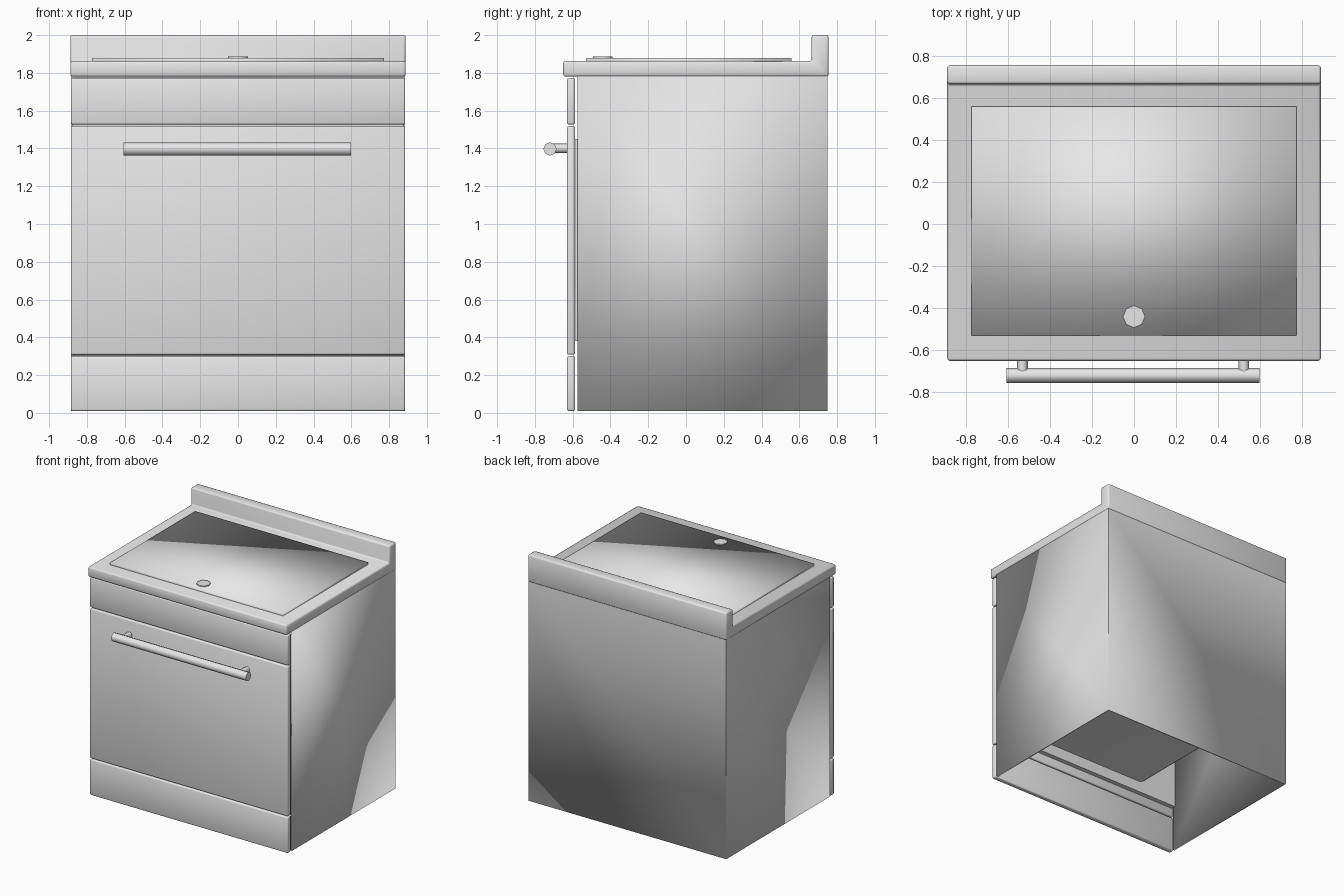
import bpy, bmesh, math
from mathutils import Matrix, Vector

cube = bpy.data.objects.get("Cube")
if cube:
    bpy.data.objects.remove(cube, do_unlink=True)

# One plain grey for every part
GREY = (0.8, 0.8, 0.8, 1.0)
grey = bpy.data.materials.new("light_grey")
grey.use_nodes = True
grey.diffuse_color = GREY
grey.node_tree.nodes["Principled BSDF"].inputs["Base Color"].default_value = GREY


def finish(name, bm, bevel=0.0, segments=1, angle=None):
    """Turn a bmesh into a shaded object, with an optional edge bevel."""
    if bevel:
        sharp = [e for e in bm.edges if len(e.link_faces) == 2 and e.calc_face_angle() > 0.6]
        bmesh.ops.bevel(bm, geom=sharp, offset=bevel, segments=segments,
                        profile=0.5, affect='EDGES')
    bmesh.ops.recalc_face_normals(bm, faces=bm.faces)
    mesh = bpy.data.meshes.new(name)
    bm.to_mesh(mesh)
    bm.free()
    mesh.materials.append(grey)
    obj = bpy.data.objects.new(name, mesh)
    bpy.context.collection.objects.link(obj)
    bpy.ops.object.select_all(action='DESELECT')
    obj.select_set(True)
    bpy.context.view_layer.objects.active = obj
    if angle:
        bpy.ops.object.shade_smooth_by_angle(angle=math.radians(angle))
    else:
        bpy.ops.object.shade_smooth()
    return obj


def box_mesh(half_x, y, z):
    bm = bmesh.new()
    bmesh.ops.create_cube(bm, size=1)
    bmesh.ops.scale(bm, vec=(2 * half_x, y[1] - y[0], z[1] - z[0]), verts=bm.verts)
    bmesh.ops.translate(bm, vec=(0, sum(y) / 2, sum(z) / 2), verts=bm.verts)
    return bm


def rod(name, start, end, radius, sides=8):
    """Cylinder between two points."""
    start, end = Vector(start), Vector(end)
    axis = end - start
    bm = bmesh.new()
    turn = axis.to_track_quat('Z', 'Y').to_matrix().to_4x4()
    bmesh.ops.create_cone(bm, cap_ends=True, segments=sides, radius1=radius,
                          radius2=radius, depth=axis.length,
                          matrix=Matrix.Translation((start + end) / 2) @ turn)
    return finish(name, bm, angle=50)


HALF = 0.885

# Cabinet shell, open underneath and behind the front panels
bm = box_mesh(HALF, (-0.575, 0.75), (0.01, 1.785))
bm.normal_update()
openings = [f for f in bm.faces if f.normal.z < -0.9 or f.normal.y < -0.9]
bmesh.ops.delete(bm, geom=openings, context='FACES')
shell = finish("cabinet_shell", bm, angle=30)
wall = shell.modifiers.new("wall", 'SOLIDIFY')
wall.thickness = 0.015
wall.offset = -1

# Front panels
for name, low, high in (("bottom_drawer", 0.01, 0.3),
                        ("oven_door", 0.308, 1.518),
                        ("control_panel", 1.527, 1.772)):
    finish(name, box_mesh(HALF, (-0.63, -0.587), (low, high)), bevel=0.009, segments=2)

# Frame behind the door and the oven cavity with rounded long edges
finish("oven_frame", box_mesh(0.868, (-0.587, -0.55), (0.38, 1.45)), angle=30)
bm = box_mesh(0.58, (-0.55, 0.5), (0.47, 1.4))
long_edges = [e for e in bm.edges
              if abs(e.verts[0].co.y - e.verts[1].co.y) > 0.5]
bmesh.ops.bevel(bm, geom=long_edges, offset=0.07, segments=4, profile=0.5, affect='EDGES')
finish("oven_cavity", bm, angle=40)

# Worktop with upstand, one L-shaped profile swept across the width
profile = [(-0.65, 1.78), (0.755, 1.78), (0.755, 2.0),
           (0.665, 2.0), (0.665, 1.862), (-0.65, 1.862)]
bm = bmesh.new()
side = bm.faces.new([bm.verts.new((-0.888, y, z)) for y, z in profile])
swept = bmesh.ops.extrude_face_region(bm, geom=[side])
bmesh.ops.translate(bm, vec=(2 * 0.888, 0, 0),
                    verts=[v for v in swept["geom"] if isinstance(v, bmesh.types.BMVert)])
bmesh.ops.recalc_face_normals(bm, faces=bm.faces)
finish("worktop", bm, bevel=0.012, segments=2)

# Raised hob lid and its small round knob
finish("hob_lid", box_mesh(0.773, (-0.53, 0.558), (1.85, 1.88)))
rod("lid_knob", (0, -0.44, 1.87), (0, -0.44, 1.887), 0.052)

# Door handle
rod("handle_bar", (-0.606, -0.72, 1.397), (0.597, -0.72, 1.397), 0.035)
for label, x in (("right", -0.53), ("left", 0.522)):
    rod("handle_post_" + label, (x, -0.715, 1.4), (x, -0.625, 1.4), 0.025)
